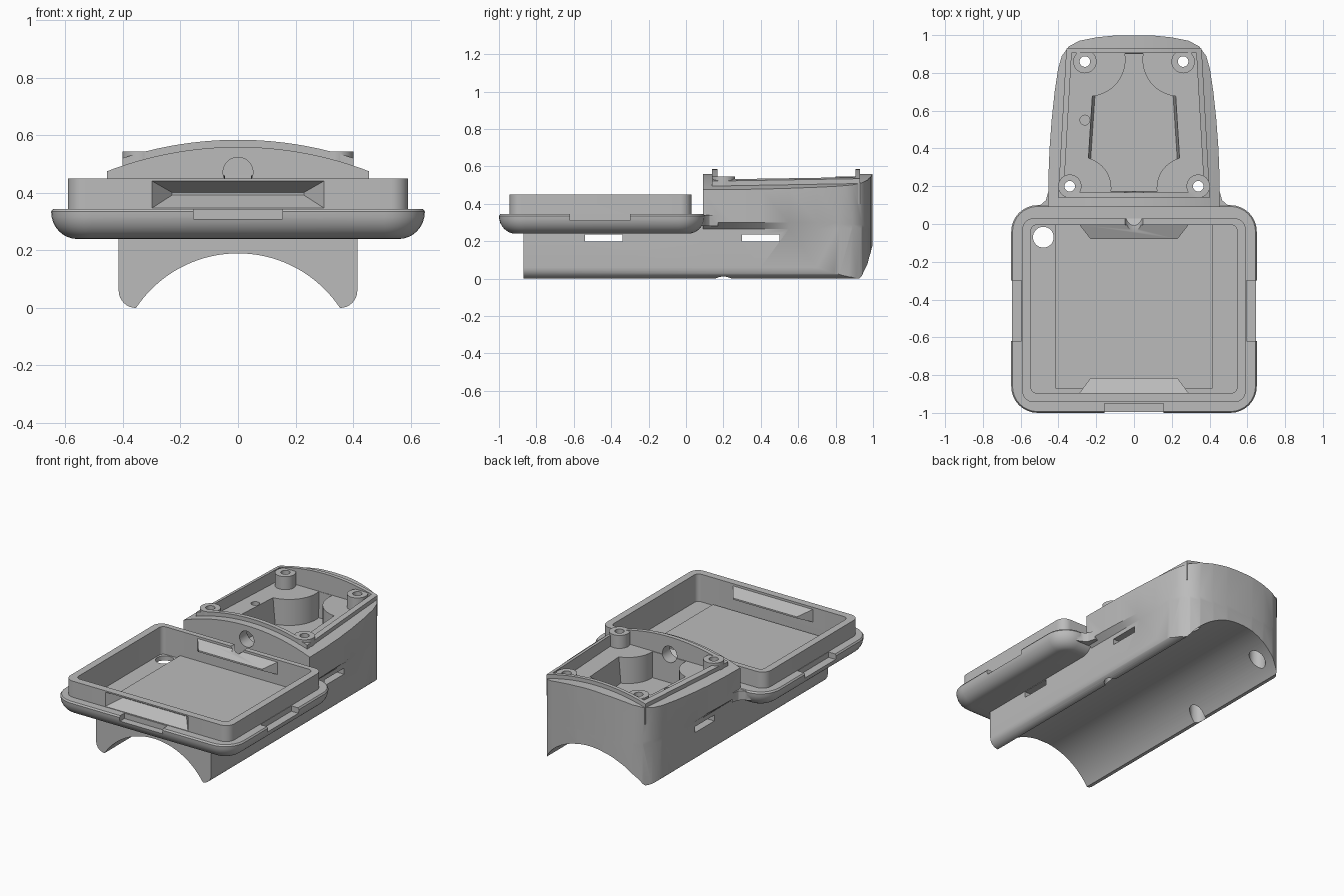
import bpy, bmesh
from math import sin, cos, pi, radians
from mathutils import Vector

if "Cube" in bpy.data.objects:
    bpy.data.objects.remove(bpy.data.objects["Cube"])

grey = bpy.data.materials.new("plain_grey")
grey.use_nodes = True
grey.diffuse_color = (0.5, 0.5, 0.5, 1)
grey.node_tree.nodes["Principled BSDF"].inputs["Base Color"].default_value = (0.5, 0.5, 0.5, 1)


def loft(name, rings):
    """Closed solid through rings of equal point count."""
    bm = bmesh.new()
    loops = [[bm.verts.new(p) for p in ring] for ring in rings]
    n = len(loops[0])
    for a, b in zip(loops, loops[1:]):
        for i in range(n):
            j = (i + 1) % n
            bm.faces.new((a[i], a[j], b[j], b[i]))
    bm.faces.new(loops[0][::-1])
    bm.faces.new(loops[-1])
    bmesh.ops.recalc_face_normals(bm, faces=bm.faces)
    mesh = bpy.data.meshes.new(name)
    bm.to_mesh(mesh)
    bm.free()
    mesh.materials.append(grey)
    ob = bpy.data.objects.new(name, mesh)
    bpy.context.collection.objects.link(ob)
    return ob


def flat(pts, z):
    return [(x, y, z) for x, y in pts]


def prism(name, pts, z0, z1):
    return loft(name, [flat(pts, z0), flat(pts, z1)])


def circle(cx, cy, r, n):
    return [(cx + r * cos(2 * pi * i / n), cy + r * sin(2 * pi * i / n)) for i in range(n)]


def post(x, y, r, z0, z1, n=32):
    return prism("post", circle(x, y, r, n), z0, z1)


def along_y(name, pts, y0, y1):
    return loft(name, [[(x, y, z) for x, z in pts] for y in (y0, y1)])


def box(x0, x1, y0, y1, z0, z1):
    return prism("block", [(x0, y0), (x1, y0), (x1, y1), (x0, y1)], z0, z1)


def rounded(hx, y0, y1, r, n=8):
    """Rounded rectangle outline, symmetric in x."""
    out = []
    corners = [(hx - r, y1 - r), (r - hx, y1 - r), (r - hx, y0 + r), (hx - r, y0 + r)]
    for k, (cx, cy) in enumerate(corners):
        for i in range(n + 1):
            a = (k + i / n) * pi / 2
            out.append((cx + r * cos(a), cy + r * sin(a)))
    return out


def mirrored(half):
    return half + [(-x, y) for x, y in reversed(half)]


def combine(a, b, op="UNION"):
    mod = a.modifiers.new(op.lower(), "BOOLEAN")
    mod.operation, mod.solver, mod.object = op, "EXACT", b
    with bpy.context.temp_override(object=a, active_object=a, selected_objects=[a]):
        bpy.ops.object.modifier_apply(modifier=mod.name)
    bpy.data.objects.remove(b)
    return a


def cut(a, b):
    return combine(a, b, "DIFFERENCE")


screws = [(s * x, y) for s in (1, -1) for x, y in ((0.34, 0.2), (0.26, 0.86))]

# Housing plan outline, with its arched top
half = [(0.455, 0.09), (0.453, 0.25), (0.447, 0.4), (0.436, 0.55), (0.42, 0.7), (0.402, 0.82),
        (0.382, 0.89), (0.345, 0.94), (0.29, 0.97), (0.2, 0.988), (0.1, 0.998)]
plan = mirrored(half)
narrow = [(max(-0.415, min(0.415, x)), y) for x, y in plan]
body = loft("mount_body", [flat(narrow, 0.265), flat(plan, 0.3), flat(plan, 0.7)])
combine(body, along_y("top_arch", circle(0, -0.71, 1.27, 200), -0.5, 1.5), "INTERSECT")

# Raised lip around the lid seat
lip = prism("lip", mirrored([(0.402, 0.14), (0.358, 0.93)]), 0.4, 0.7)
combine(lip, along_y("lip_arch", circle(0, -0.71, 1.295, 200), -0.5, 1.5), "INTERSECT")
combine(body, lip)
cut(body, prism("lid_seat", mirrored([(0.372, 0.168), (0.33, 0.905)]), 0.46, 0.8))

# Deep pocket, shaped around the corner pillars
pocket = loft("pocket", [flat(mirrored([(0.238, 0.175), (0.19, 0.9)]), 0.26),
                         flat(mirrored([(0.255, 0.172), (0.21, 0.903)]), 0.5)])
for s in (1, -1):
    cut(pocket, post(s * 0.24, 0.87, 0.195, 0.2, 0.55, 48))
    cut(pocket, post(s * 0.285, 0.19, 0.165, 0.2, 0.55, 48))
cut(body, pocket)

# Screw bosses
for x, y in screws:
    combine(body, post(x, y, 0.062, 0.42, 0.545))

# Saddle below, following the housing plan at the back
saddle = prism("saddle", mirrored([(0.415, -0.87)] + [(min(x, 0.415), y) for x, y in half]), -0.1, 0.29)
section = [(x, z) for x, z in rounded(0.415, 0, 0.8, 0.06)]
combine(saddle, along_y("saddle_section", section, -1.2, 1.2), "INTERSECT")
combine(body, saddle)

# Tray flange with rolled lower edge
rings = []
for i in range(9):
    a = i / 8 * pi / 2
    d = 0.09 * (1 - sin(a))
    rings.append(flat(rounded(0.65 - d, -1 + d, 0.1 - d, 0.14 - d), 0.335 - 0.095 * cos(a)))
rings.append(flat(rounded(0.643, -0.993, 0.093, 0.133), 0.345))
tray = loft("tray", rings)
for s in (1, -1):
    cut(tray, box(s * 0.65 - 0.055, s * 0.65 + 0.055, -0.62, -0.3, 0.31, 0.5))
cut(tray, box(-0.155, 0.155, -1.1, -0.95, 0.31, 0.5))

# Tray wall and recess
combine(tray, prism("tray_wall", rounded(0.592, -0.943, 0.03, 0.06), 0.29, 0.45))
cut(tray, prism("tray_recess", rounded(0.545, -0.895, -0.005, 0.03), 0.27, 0.6))


def wedge(base_y, tip_y):
    """Tapered ridge used for the snap ridges and their outer grooves."""
    def ring(y, hx, z0, z1):
        return [(-hx, y, z0), (hx, y, z0), (hx, y, z1), (-hx, y, z1)]
    return loft("wedge", [ring(base_y, 0.3, 0.347, 0.442), ring(tip_y, 0.23, 0.392, 0.402)])


# Snap ridges inside, matching grooves outside
for base, tip in ((-0.91, -0.815), (0.01, -0.08)):
    combine(tray, wedge(base, tip))
for base, tip in ((-0.945, -0.86), (0.032, -0.04)):
    cut(tray, wedge(base, tip))
combine(body, tray)

# Blend between flange and housing
for s in (1, -1):
    pts = [(0.43, 0.07), (0.53, 0.085), (0.49, 0.105), (0.467, 0.125), (0.454, 0.17), (0.43, 0.17)]
    combine(body, prism("blend", [(s * x, y) for x, y in pts], 0.28, 0.34))

# Arch under the saddle and strap slots
cut(body, along_y("arch", circle(0, -0.236, 0.426, 128), -1.5, 1.5))
for y0, y1 in ((-0.54, -0.34), (0.3, 0.5)):
    cut(body, box(-1, 1, y0, y1, 0.198, 0.237))

# Screw holes with counterbores, cable hole, drain hole and pin hole
for x, y in screws:
    cut(body, post(x, y, 0.028, -0.2, 0.9))
    cut(body, post(x, y, 0.05, -0.2, 0.2))
cut(body, along_y("cable_hole", circle(0, 0.472, 0.052, 40), -0.3, 0.3))
cut(body, post(-0.48, -0.07, 0.055, 0.1, 0.36))
cut(body, post(-0.26, 0.55, 0.026, 0.4, 0.6))

# Smooth curved surfaces, keep crisp edges
bpy.ops.object.select_all(action="DESELECT")
bpy.context.view_layer.objects.active = body
body.select_set(True)
bpy.ops.object.shade_smooth_by_angle(angle=radians(30))
